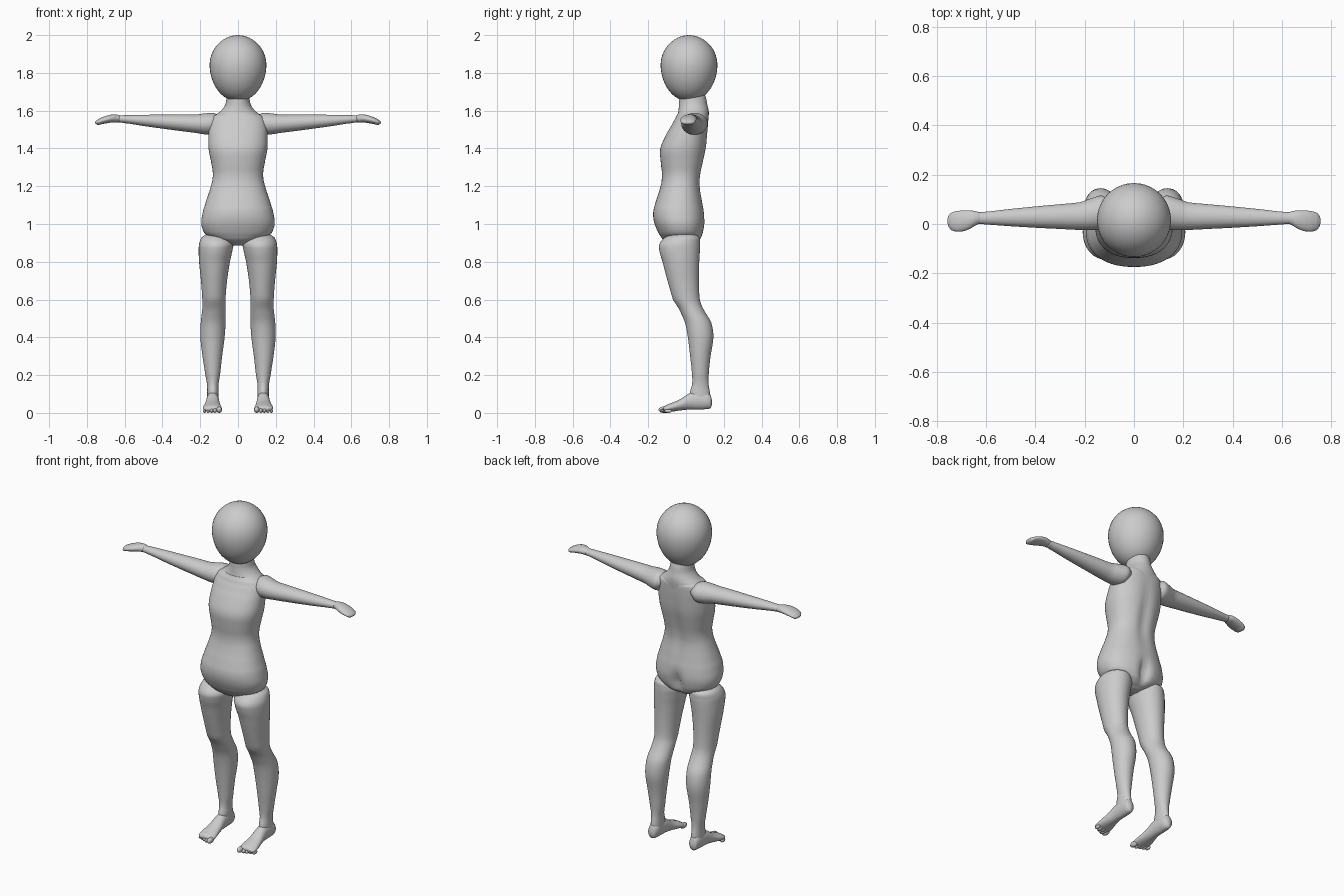
import bpy, bmesh, math
from mathutils import Matrix, Vector

mat = bpy.data.materials.new("light_grey")
mat.diffuse_color = (0.6, 0.6, 0.6, 1)


def finish(name, bm, mirror=False):
    bmesh.ops.recalc_face_normals(bm, faces=bm.faces)
    me = bpy.data.meshes.new(name)
    bm.to_mesh(me)
    bm.free()
    me.materials.append(mat)
    for p in me.polygons:
        p.use_smooth = True
    ob = bpy.data.objects.new(name, me)
    bpy.context.collection.objects.link(ob)
    if mirror:
        ob.modifiers.new("mirror", 'MIRROR')
    return ob


def spline(p0, p1, p2, p3, t):
    return 0.5 * (2 * p1 + (p2 - p0) * t + (2 * p0 - 5 * p1 + 4 * p2 - p3) * t * t
                  + (3 * p1 - p0 - 3 * p2 + p3) * t ** 3)


def loft(name, axis, rows, mirror=False, steps=4, n=36, power=2.0, shape=None):
    """Skin smooth rings; each row is (position, min a, max a, min b, max b)."""
    fine = []
    for i in range(len(rows) - 1):
        q = [rows[max(0, min(len(rows) - 1, i + k))] for k in (-1, 0, 1, 2)]
        for s in range(steps):
            t = s / steps
            r = [spline(*c, t) for c in zip(*q)]
            r[0] = q[1][0] + (q[2][0] - q[1][0]) * t
            fine.append(r)
    fine.append(rows[-1])
    bm = bmesh.new()
    rings = []
    for t, a0, a1, b0, b1 in fine:
        ring = []
        for k in range(n):
            w = 2 * math.pi * k / n
            c, s = math.cos(w), math.sin(w)
            a = (a0 + a1) / 2 + (a1 - a0) / 2 * math.copysign(abs(c) ** (2 / power), c)
            b = (b0 + b1) / 2 + (b1 - b0) / 2 * math.copysign(abs(s) ** (2 / power), s)
            co = {'x': (t, a, b), 'y': (a, t, b), 'z': (a, b, t)}[axis]
            ring.append(bm.verts.new(shape(*co) if shape else co))
        rings.append(ring)
    for r, q in zip(rings, rings[1:]):
        for k in range(n):
            bm.faces.new((r[k], r[(k + 1) % n], q[(k + 1) % n], q[k]))
    bm.faces.new(rings[0])
    bm.faces.new(rings[-1])
    return finish(name, bm, mirror)


def ball(bm, c, r):
    m = Matrix.Translation(c) @ Matrix.Diagonal((*r, 1))
    bmesh.ops.create_uvsphere(bm, u_segments=24, v_segments=14, radius=1, matrix=m)


# Head: egg that narrows toward the chin
bm = bmesh.new()
bmesh.ops.create_uvsphere(bm, u_segments=40, v_segments=24, radius=1)
for v in bm.verts:
    x, y, z = v.co
    k = 1 + 0.06 * z * (1 - z * z)
    v.co = (0.15 * x * k, 0.016 + 0.15 * y * k, 1.83 + (0.17 if z > 0 else 0.18) * z)
finish("head", bm)

# Neck flaring into the shoulders
loft("neck", 'z', [(1.52, -.13, .13, -.05, .115), (1.57, -.125, .125, -.045, .12),
                   (1.60, -.09, .09, -.04, .12), (1.63, -.068, .068, -.037, .113),
                   (1.67, -.06, .06, -.035, .105), (1.72, -.06, .06, -.03, .09)])


# Torso with a spine groove and a cleft at the seat
def torso_shape(x, y, z):
    if y > 0:
        seat = 0.035 * math.exp(-((z - 0.97) / 0.06) ** 2) * math.exp(-(x / 0.025) ** 2)
        spine = 0.012 * math.exp(-((z - 1.3) / 0.17) ** 2) * math.exp(-(x / 0.03) ** 2)
        y -= seat + spine
    return x, y, z


loft("torso", 'z', [
    (0.885, -.03, .03, -.07, .03), (0.90, -.08, .08, -.10, .06),
    (0.92, -.135, .135, -.125, .08), (0.95, -.177, .177, -.145, .092),
    (1.00, -.194, .194, -.166, .10), (1.05, -.189, .189, -.174, .098),
    (1.10, -.175, .175, -.165, .09), (1.20, -.144, .144, -.135, .076),
    (1.26, -.133, .133, -.127, .08), (1.32, -.141, .141, -.133, .092),
    (1.40, -.156, .156, -.136, .108), (1.48, -.156, .156, -.102, .115),
    (1.54, -.150, .150, -.068, .118), (1.57, -.135, .135, -.052, .118),
    (1.588, -.10, .10, -.042, .11)],
    n=56, power=2.25, shape=torso_shape)

# Arm
loft("arm", 'x', [(.10, .0, .10, 1.50, 1.575), (.13, -.02, .115, 1.475, 1.588),
                  (.17, -.025, .105, 1.474, 1.586), (.22, -.024, .088, 1.482, 1.58),
                  (.30, -.02, .08, 1.492, 1.58), (.40, -.015, .071, 1.505, 1.579),
                  (.50, -.009, .061, 1.519, 1.578), (.60, -.002, .05, 1.534, 1.576),
                  (.63, .0, .048, 1.537, 1.575)], mirror=True)

# Mitten hand, drooping toward the fingertips
loft("hand", 'x', [(.61, .004, .044, 1.543, 1.571), (.635, -.002, .05, 1.538, 1.578),
                   (.66, -.017, .055, 1.538, 1.58), (.69, -.029, .055, 1.534, 1.575),
                   (.72, -.031, .052, 1.529, 1.565), (.742, -.024, .045, 1.524, 1.554),
                   (.753, -.008, .032, 1.53, 1.545), (.756, .005, .02, 1.535, 1.54)],
     mirror=True)

# Leg, from the hip joint to the ankle
loft("leg", 'z', [
    (0.06, .105, .163, .035, .125), (0.10, .103, .163, .02, .127),
    (0.15, .103, .164, .032, .12), (0.20, .095, .173, .032, .12),
    (0.30, .084, .188, .022, .13), (0.40, .071, .199, .01, .145),
    (0.48, .066, .197, -.006, .133), (0.55, .065, .189, -.037, .092),
    (0.60, .066, .189, -.069, .073), (0.70, .058, .196, -.098, .068),
    (0.80, .043, .206, -.124, .07), (0.87, .028, .208, -.143, .074),
    (0.90, .025, .205, -.138, .074), (0.93, .04, .192, -.11, .07),
    (0.95, .07, .165, -.07, .04)], mirror=True)

# Foot, heel to ball
loft("foot", 'y', [
    (.137, .125, .145, .04, .07), (.13, .112, .158, .025, .095),
    (.11, .104, .164, .02, .11), (.06, .102, .166, .018, .115),
    (.02, .10, .168, .018, .105), (-.03, .095, .176, .013, .073),
    (-.08, .087, .185, .006, .052), (-.105, .086, .184, .004, .042),
    (-.118, .092, .176, .01, .034)], mirror=True)

# Toes, largest on the inside
bm = bmesh.new()
for i in range(5):
    r = 0.0145 if i == 0 else 0.0105 - 0.0004 * i
    x = 0.099 if i == 0 else 0.103 + 0.0185 * i
    ball(bm, Vector((x, -0.118 + 0.006 * i, r * 1.15)), (r, 0.027 - 0.002 * i, r * 1.15))
finish("toes", bm, mirror=True)
